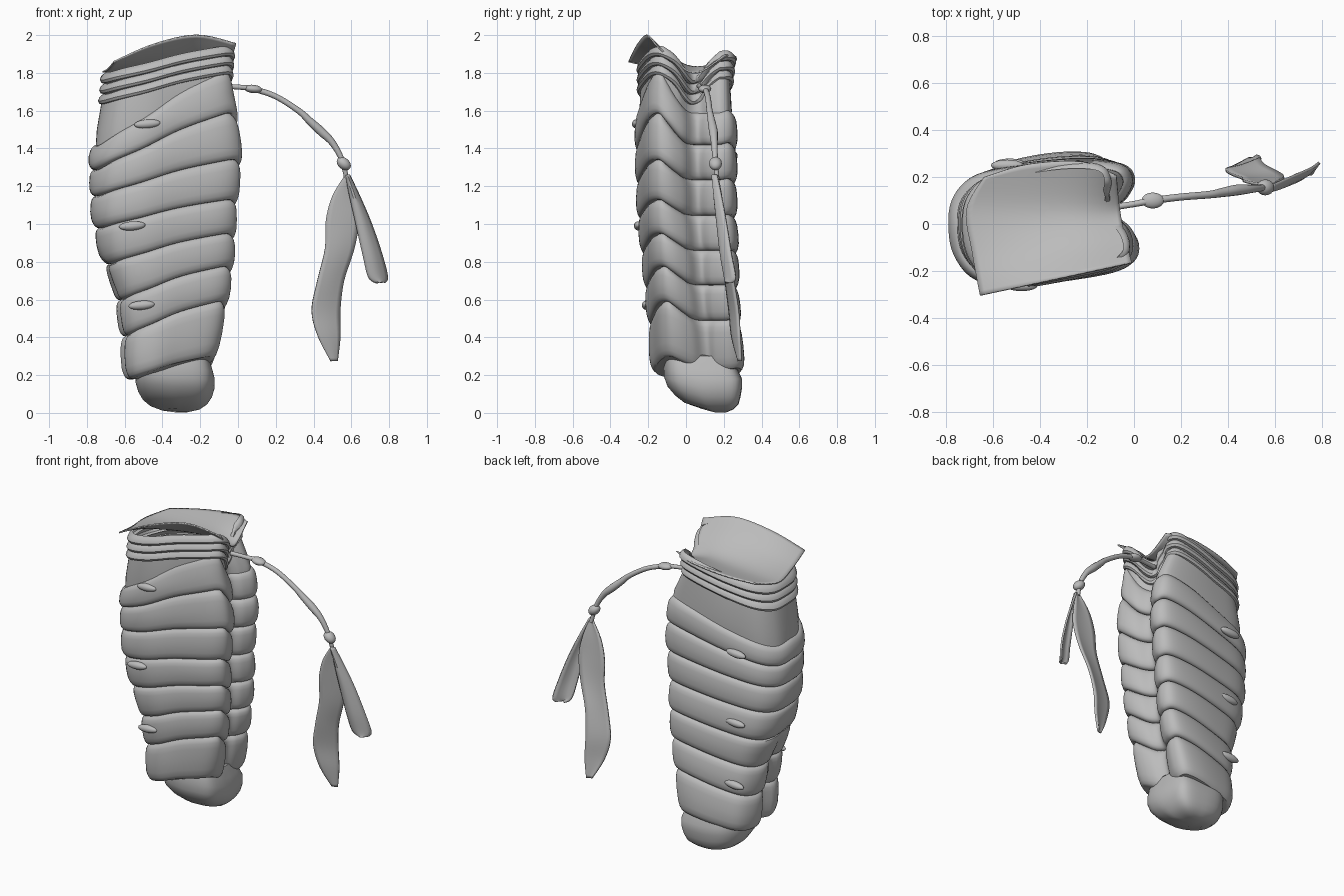
import bpy, bmesh, math
from mathutils import Vector

cube = bpy.data.objects.get("Cube")
if cube:
    bpy.data.objects.remove(cube)

grey = bpy.data.materials.new("plain_grey")
grey.use_nodes = True
grey.diffuse_color = (0.5, 0.5, 0.5, 1)
grey.node_tree.nodes["Principled BSDF"].inputs["Base Color"].default_value = (0.5, 0.5, 0.5, 1)


def spline(pts, steps, closed=False):
    """Catmull-Rom curve through the points."""
    pts = [Vector(p) for p in pts]
    n = len(pts)
    pick = (lambda i: pts[i % n]) if closed else (lambda i: pts[max(0, min(n - 1, i))])
    out = []
    for i in range(n if closed else n - 1):
        a, b, c, d = (pick(i + k) for k in (-1, 0, 1, 2))
        for k in range(steps):
            t = k / steps
            out.append(0.5 * (2 * b + (c - a) * t + (2 * a - 5 * b + 4 * c - d) * t * t
                              + (3 * b - a - 3 * c + d) * t ** 3))
    return out if closed else out + [pts[-1]]


def finish(ob, angle=35):
    ob.data.materials.append(grey)
    bpy.ops.object.select_all(action="DESELECT")
    ob.select_set(True)
    bpy.context.view_layer.objects.active = ob
    bpy.ops.object.shade_smooth_by_angle(angle=math.radians(angle))


def skin(name, rings, closed=True, caps=False, thick=0, angle=35):
    """Object made by joining rows of points with quads."""
    bm = bmesh.new()
    rows = [[bm.verts.new(p) for p in r] for r in rings]
    n = len(rows[0])
    for a, b in zip(rows, rows[1:]):
        for i in range(n if closed else n - 1):
            j = (i + 1) % n
            bm.faces.new((a[i], a[j], b[j], b[i]))
    if caps:
        bm.faces.new(rows[0])
        bm.faces.new(rows[-1])
    bmesh.ops.recalc_face_normals(bm, faces=bm.faces)
    me = bpy.data.meshes.new(name)
    bm.to_mesh(me)
    bm.free()
    ob = bpy.data.objects.new(name, me)
    bpy.context.collection.objects.link(ob)
    finish(ob, angle)
    if thick:
        mod = ob.modifiers.new("thickness", "SOLIDIFY")
        mod.thickness, mod.offset = thick, 0


# Cross-section: across (0..1), depth (-1..1), and the seam lift at that point
SECTION = spline([(0, 0, 0), (.03, -.5, 0), (.14, -.88, .15), (.35, -1, .4), (.6, -.9, .75),
                  (.86, -.76, 1.0), (.97, -.58, 1.05), (.99, -.35, .88), (.95, -.08, .62),
                  (.88, .12, .48), (.87, .26, .46), (.93, .42, .46), (.97, .7, .47),
                  (.91, .94, .5), (.7, 1, .4), (.4, .93, .2), (.15, .78, .05),
                  (.03, .45, -.03)], 5, True)
COUNT = len(SECTION)

# Outline at each height: height, left, right, front, rear
OUTLINE = [(.1, -.6, -.13, -.17, .31), (.25, -.62, -.12, -.19, .31), (.45, -.635, -.075, -.2, .295),
           (.65, -.665, -.035, -.22, .28), (.85, -.74, -.01, -.24, .28), (1.05, -.78, 0, -.26, .27),
           (1.35, -.79, .03, -.27, .27), (1.55, -.76, .01, -.27, .27), (1.7, -.73, -.02, -.26, .25),
           (2.0, -.69, -.02, -.24, .26)]


def outline(z):
    z = max(OUTLINE[0][0], min(OUTLINE[-1][0], z))
    for a, b in zip(OUTLINE, OUTLINE[1:]):
        if z <= b[0]:
            t = (z - a[0]) / (b[0] - a[0])
            return [a[k] + (b[k] - a[k]) * t for k in range(1, 5)]


def ring(low, high, offset, collar=0):
    """Tilted cross-section from low (left) to high (right), pushed out by offset."""
    pts = []
    for i, (u, v, w) in enumerate(SECTION):
        lift = w
        if collar and u > .5:
            lift -= collar * math.exp(-((v - .15) / .25) ** 2)
        if v > .3:
            lift += collar * .8 * min(1, (v - .3) * 2.5) * u
        z = low + (high - low) * lift
        x0, x1, y0, y1 = outline(z)
        p, q = SECTION[i - 1], SECTION[(i + 1) % COUNT]
        normal = Vector(((q.y - p.y) * (y1 - y0) / 2, -(q.x - p.x) * (x1 - x0))).normalized()
        # Shallow fold down the left side of the lower bands
        if u < .3:
            u += .12 * math.exp(-((v + .2) / .22) ** 2) * max(0, min(1, (.85 - z) / .5))
        # Collar narrows at the rear right corner
        if v > .2:
            u -= collar * .2 * min(1, (v - .2) * 3) * max(0, u - .4) / .6
        pts.append((x0 + u * (x1 - x0) + normal.x * offset,
                    (y0 + y1) / 2 + v * (y1 - y0) / 2 + normal.y * offset, z))
    return pts


# Padded bands stacked down the body
SEAMS = [(1.42, 1.79), (1.29, 1.57), (1.15, 1.33), (.98, 1.12), (.79, .94), (.6, .765),
         (.41, .58), (.18, .29)]
PUFF = [(0, -.032), (.05, -.017), (.13, -.008), (.25, -.002), (.5, .002), (.75, .002),
        (.88, -.003), (.95, -.01), (.99, -.019), (1, -.032)]
for n, (top, low) in enumerate(zip(SEAMS, SEAMS[1:])):
    skin("padded_band_%d" % (n + 1),
         [ring(*(top[k] + (low[k] - top[k]) * s for k in (0, 1)), o) for s, o in PUFF], caps=True)

# Plain neck above the bands
skin("neck", [ring(1.38, 1.72, -.03), ring(1.5, 1.77, -.02), ring(1.66, 1.8, -.018, .4)])

# Stepped collar ridges
rows = []
for n in range(3):
    a = 1.635 + n * .055
    b = 1.78 + n * .05
    for step, off in ((0, -.02), (.004, .001), (.018, .01), (.036, .006), (.05, -.006)):
        rows.append(ring(a + step, b + step, off + .004 * n - .008, .5))
skin("collar", rows + [ring(1.805, 1.935, -.02, .5)])

# Draped sheet over the top
ctrl = [[(-.655, -.305, 1.86), (-.45, -.26, 1.95), (-.22, -.21, 2.0), (-.01, -.165, 1.955)],
        [(-.69, -.12, 1.82), (-.45, -.1, 1.86), (-.22, -.08, 1.885), (-.04, -.05, 1.85)],
        [(-.715, .06, 1.805), (-.45, .06, 1.82), (-.22, .06, 1.83), (-.06, .06, 1.8)],
        [(-.64, .2, 1.83), (-.45, .255, 1.855), (-.22, .265, 1.885), (-.075, .205, 1.895)]]
across = [spline(r, 6) for r in ctrl]
skin("top_sheet", zip(*[spline(c, 6) for c in zip(*across)]), closed=False, thick=.008)

# Rounded foot under the last band
FOOT = spline([(0, 0), (.04, -.6), (.25, -.95), (.6, -.98), (.9, -.8), (1, -.3), (1, .4),
               (.92, .9), (.6, 1), (.25, .92), (.05, .55)], 5, True)
rows = []
for z, s, back in ((.3, .8, 0), (.23, .9, 0), (.18, .96, .01), (.13, .96, .01), (.085, .9, .015),
                   (.045, .78, .03), (.018, .6, .04), (.003, .3, .07)):
    rows.append([(-.335 + (u - .5) * .43 * s, .08 + v * .215 * s + back,
                  z + max(0, -v) * .06 * s + max(0, .5 - u) * .06 * s) for u, v in FOOT])
skin("foot", rows, caps=True, angle=50)


def ellipsoid(name, loc, size, rot=(0, 0, 0)):
    bpy.ops.mesh.primitive_uv_sphere_add(segments=20, ring_count=12, location=loc, rotation=rot)
    ob = bpy.context.object
    ob.name = name
    ob.scale = size
    finish(ob, 60)


# Oval studs on the front and rear
for side, x, y, z in (("front", -.48, -.262, 1.53), ("front", -.56, -.252, .99),
                      ("front", -.51, -.21, .57), ("rear", -.54, .25, 1.36),
                      ("rear", -.53, .245, .9), ("rear", -.53, .255, .495)):
    ellipsoid("%s_stud" % side, (x, y, z), (.07, .024, .024), (0, -.08, 0))


def tube(name, pts, radii, sides=12):
    """Round tube along a path, with a radius for each control point."""
    path = spline(pts, 6)
    size = spline([(r, 0, 0) for r in radii], 6)
    rows = []
    for i, p in enumerate(path):
        d = (path[min(i + 1, len(path) - 1)] - path[max(i - 1, 0)]).normalized()
        a = d.cross(Vector((0, 1, 0))).normalized()
        b = d.cross(a)
        rows.append([p + size[i].x * (a * math.cos(t) + b * math.sin(t))
                     for t in (2 * math.pi * k / sides for k in range(sides))])
    skin(name, rows, caps=True, angle=60)


# Hanging cord with beads
tube("cord", [(-.1, .07, 1.73), (.0, .085, 1.725), (.08, .1, 1.715), (.2, .115, 1.675),
              (.32, .125, 1.6), (.38, .135, 1.545), (.44, .145, 1.49), (.5, .15, 1.43),
              (.55, .155, 1.34), (.575, .165, 1.24)],
     [.014, .013, .015, .015, .016, .02, .023, .018, .014, .012])
ellipsoid("upper_bead", (.08, .1, 1.715), (.048, .034, .022), (0, .1, 0))
ellipsoid("lower_bead", (.56, .156, 1.32), (.042, .034, .03), (0, .7, 0))


def leaf(name, stations, fold):
    """Thin leaf from stations: left x, right x, left y, right y, height."""
    left = spline([(a, c, z) for a, b, c, d, z in stations], 5)
    right = spline([(b, d, z) for a, b, c, d, z in stations], 5)
    rows = []
    for p, q in zip(left, right):
        rows.append([p.lerp(q, k / 6) + Vector((0, -fold * math.sin(math.pi * k / 6), 0))
                     for k in range(7)])
    skin(name, rows, closed=False, thick=.012)


# Two leaves at the end of the cord
leaf("long_leaf", [(.57, .585, .165, .165, 1.26), (.5, .62, .175, .185, 1.15),
                   (.465, .64, .185, .2, 1.02), (.46, .615, .195, .22, .87),
                   (.42, .56, .21, .25, .7), (.39, .54, .23, .275, .54),
                   (.425, .54, .245, .285, .4), (.49, .525, .28, .292, .275)], .006)
leaf("short_leaf", [(.572, .588, .165, .165, 1.26), (.595, .645, .165, .19, 1.14),
                    (.625, .705, .175, .215, 1.0), (.66, .76, .19, .24, .84),
                    (.69, .79, .21, .262, .72), (.735, .775, .225, .25, .69)], .025)
